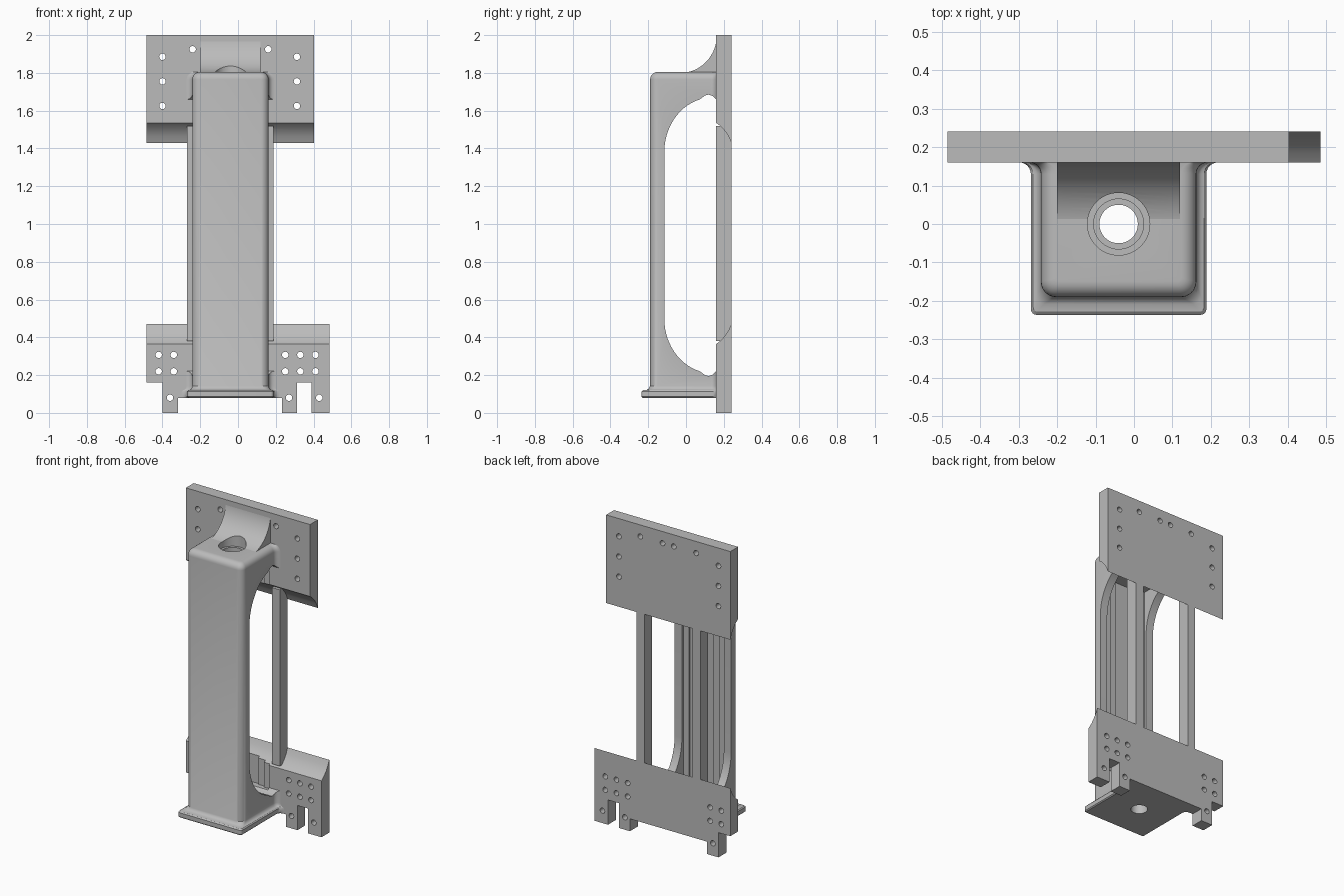
import bpy, bmesh
from math import sin, cos, pi, radians

cube = bpy.data.objects.get("Cube")
if cube:
    bpy.data.objects.remove(cube, do_unlink=True)

grey = bpy.data.materials.new("plain grey")
grey.use_nodes = True
GREY = (0.5, 0.5, 0.5, 1)
grey.diffuse_color = GREY
grey.node_tree.nodes["Principled BSDF"].inputs["Base Color"].default_value = GREY

CX = -0.04              # column axis
BACK, FRONT = 0.24, 0.16  # plate faces in y


def arc(cx, cy, rx, ry, a, b, n):
    return [(cx + rx * cos(radians(a + (b - a) * i / n)),
             cy + ry * sin(radians(a + (b - a) * i / n))) for i in range(n + 1)]


def loft(name, rings):
    """Skin a stack of equal-length closed rings and cap both ends."""
    bm = bmesh.new()
    loops = [[bm.verts.new(p) for p in ring] for ring in rings]
    n = len(loops[0])
    for lo, hi in zip(loops, loops[1:]):
        for i in range(n):
            j = (i + 1) % n
            bm.faces.new((lo[i], lo[j], hi[j], hi[i]))
    bm.faces.new(loops[0][::-1])
    bm.faces.new(loops[-1])
    bmesh.ops.recalc_face_normals(bm, faces=bm.faces)
    mesh = bpy.data.meshes.new(name)
    bm.to_mesh(mesh)
    bm.free()
    mesh.materials.append(grey)
    obj = bpy.data.objects.new(name, mesh)
    bpy.context.collection.objects.link(obj)
    return obj


def prism_x(name, yz, x0, x1):
    return loft(name, [[(x, y, z) for y, z in yz] for x in (x0, x1)])


def box(name, x0, x1, y0, y1, z0, z1):
    return prism_x(name, [(y0, z0), (y1, z0), (y1, z1), (y0, z1)], x0, x1)


def shaft(name, r, z0, z1):
    ring = arc(CX, 0, r, r, 0, 360, 48)[:-1]
    return loft(name, [[(x, y, z) for x, y in ring] for z in (z0, z1)])


def screw_hole(x, z):
    ring = arc(x, z, 0.017, 0.017, 0, 360, 20)[:-1]
    return loft("hole_cutter", [[(px, y, pz) for px, pz in ring] for y in (0.1, 0.3)])


def cut(obj, cutters):
    bpy.context.view_layer.objects.active = obj
    for c in cutters:
        c.hide_render = True
        m = obj.modifiers.new("cut", "BOOLEAN")
        m.operation, m.solver, m.object = "DIFFERENCE", "EXACT", c
        bpy.ops.object.modifier_apply(modifier=m.name)


def smooth(obj):
    for p in obj.data.polygons:
        p.use_smooth = True
    obj.data.set_sharp_from_angle(angle=radians(32))


def section(z, w, front, r, flare=0.03):
    """Column outline: rounded front corners, flared where it meets the plates."""
    half = arc(w - r, front + r, r, r, -90, 0, 6)
    half += arc(w + flare, FRONT - flare, flare, flare, 180, 90, 6)
    full = half + [(-x, y) for x, y in reversed(half)]
    return [(CX + x, y, z) for x, y in full]


# Column with its foot flange, foot fillet and rounded top
levels = [(0.08, 0.222, -0.23, 0.012), (0.086, 0.228, -0.236, 0.015),
          (0.113, 0.228, -0.236, 0.015), (0.12, 0.222, -0.228, 0.012),
          (0.122, 0.214, -0.208, 0.02), (0.129, 0.206, -0.197, 0.03),
          (0.142, 0.202, -0.19, 0.04)]
levels += [(1.765 + 0.04 * sin(a), 0.162 + 0.04 * cos(a), -0.15 - 0.04 * cos(a),
            0.01 + 0.03 * cos(a)) for a in (i * pi / 12 for i in range(7))]
column = loft("column", [section(*lv) for lv in levels])

# Concave saddle joining column top and upper plate
saddle = prism_x("top_saddle", arc(-0.03, 2.0, 0.193, 0.2, -85, 0, 20) +
                 [(0.17, 2.0), (0.17, 1.7), (0.0, 1.7)], CX - 0.16, CX + 0.16)

# Back plates with scooped facing edges
scoop = [(BACK, 0.47), (0.225, 0.436), (0.208, 0.41), (0.185, 0.384), (FRONT, 0.365)]
upper_plate = prism_x("upper_plate", [(y, 1.9 - z) for y, z in scoop] +
                      [(FRONT, 2.0), (BACK, 2.0)], -0.485, 0.403)
lower_plate = prism_x("lower_plate", scoop + [(FRONT, 0), (BACK, 0)], -0.485, 0.485)

# Rails linking the two plates
for name, x in (("right_rail", -0.27), ("left_rail", 0.13)):
    box(name, x, x + 0.057, FRONT, BACK, 0.38, 1.52)

# Side windows through the column
half = arc(0.14, 1.38, 0.255, 0.29, 180, 105, 14)
half += [(0.1, 1.68), (0.12, 1.685), (0.14, 1.678), (0.17, 1.65)]
window = prism_x("window_cutter", half + [(y, 1.88 - z) for y, z in reversed(half)], -0.6, 0.6)

# Stepped inner channel, running a little into both plates
channel = [box("channel_cutter", CX - w, CX + w, y0, y1, 0.21, 1.67)
           for w, y0, y1 in ((0.15, -0.13, 0.168), (0.11, -0.14, 0.18), (0.06, -0.152, 0.19))]
bores = [shaft("bore_cutter", 0.05, 0, 2.1), shaft("bore_cutter", 0.065, 1.72, 2.1),
         shaft("bore_cutter", 0.081, 1.765, 2.1)]

# Screw holes and lower plate notches
upper_holes = [screw_hole(x, z) for x in (-0.4, 0.312) for z in (1.625, 1.755, 1.885)]
upper_holes += [screw_hole(CX + dx, 1.925) for dx in (-0.2, -0.04, 0.04, 0.2)]
lower_holes = [screw_hole(x, z) for x in (-0.42, -0.34, 0.25, 0.33, 0.41) for z in (0.22, 0.307)]
lower_holes += [screw_hole(x, 0.08) for x in (-0.36, 0.27, 0.43)]
notches = [box("notch_cutter", x0, x1, 0.1, 0.3, -0.1, top)
           for x0, x1, top in ((-0.6, -0.4, 0.16), (-0.317, 0.233, 0.08), (0.313, 0.39, 0.16))]

cut(column, [window] + channel + bores)
cut(saddle, bores + [window])
cut(upper_plate, channel + upper_holes)
cut(lower_plate, channel + lower_holes + notches)
for c in [window] + channel + bores + upper_holes + lower_holes + notches:
    bpy.data.objects.remove(c, do_unlink=True)
for part in (column, saddle, upper_plate, lower_plate):
    smooth(part)
